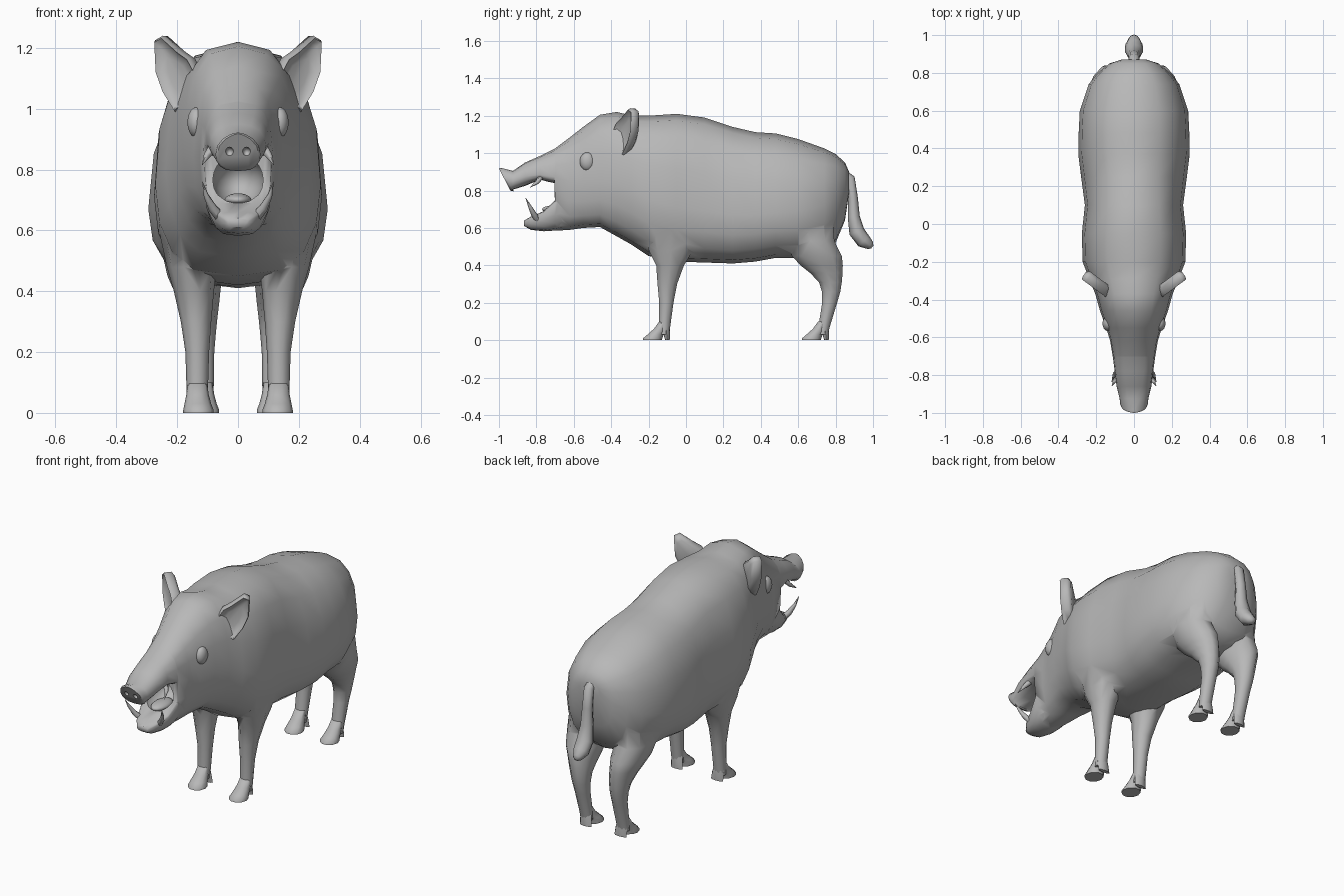
import bpy, bmesh, math
from mathutils import Vector

if "Cube" in bpy.data.objects:
    bpy.data.objects.remove(bpy.data.objects["Cube"])

hide = bpy.data.materials.new("grey_hide")
hide.diffuse_color = (0.48, 0.48, 0.48, 1)
hide.use_nodes = True
hide.node_tree.nodes["Principled BSDF"].inputs["Base Color"].default_value = hide.diffuse_color


def mesh_object(name, bm):
    bmesh.ops.recalc_face_normals(bm, faces=bm.faces[:])
    me = bpy.data.meshes.new(name)
    bm.to_mesh(me)
    bm.free()
    me.materials.append(hide)
    ob = bpy.data.objects.new(name, me)
    bpy.context.collection.objects.link(ob)
    return ob


def loft(name, rings):
    """Skin closed rings of points and cap both ends."""
    bm = bmesh.new()
    rows = [[bm.verts.new(p) for p in r] for r in rings]
    n = len(rows[0])
    for a, b in zip(rows, rows[1:]):
        for i in range(n):
            j = (i + 1) % n
            bm.faces.new((a[i], a[j], b[j], b[i]))
    bm.faces.new(rows[0])
    bm.faces.new(rows[-1])
    return mesh_object(name, bm)


def power(v, p):
    return math.copysign(abs(v) ** p, v)


def section(y, bottom, top, half, widest, peak=0.65, shear=0.0, n=16):
    """Rounded cross-section across the body; a high peak narrows the upper half."""
    pts = []
    for i in range(n):
        a = 2 * math.pi * i / n
        s = power(math.sin(a), 0.92)
        c = power(math.cos(a), peak if s > 0 else 0.65)
        z = widest + s * ((top - widest) if s > 0 else (widest - bottom))
        pts.append((half * c, y - shear * (z - widest), z))
    return pts


def column(side, rows, dx=0.0, dy=0.0, n=10):
    """Horizontal oval rings: z, x, y, x radius, y radius."""
    return [[(side * (x + dx + rx * math.cos(2 * math.pi * i / n)),
              y + dy + ry * math.sin(2 * math.pi * i / n), z) for i in range(n)]
            for z, x, y, rx, ry in rows]


def tube(name, path, radii, n=8, wide=1.0):
    """Round tube with changing radius along a path."""
    pts = [Vector(p) for p in path]
    rings = []
    for k, p in enumerate(pts):
        d = (pts[min(k + 1, len(pts) - 1)] - pts[max(k - 1, 0)]).normalized()
        u = d.cross(Vector((1, 0, 0))).normalized()
        v = d.cross(u) * wide
        rings.append([p + radii[k] * (math.cos(2 * math.pi * i / n) * u +
                                      math.sin(2 * math.pi * i / n) * v) for i in range(n)])
    return loft(name, rings)


def ball(name, centre, radii, seg=14, rows=10):
    bm = bmesh.new()
    bmesh.ops.create_uvsphere(bm, u_segments=seg, v_segments=rows, radius=1)
    for v in bm.verts:
        v.co = Vector([c + r * t for c, r, t in zip(centre, radii, v.co)])
    return mesh_object(name, bm)


def combine(target, tool, op):
    m = target.modifiers.new("cut", 'BOOLEAN')
    m.object, m.operation, m.solver = tool, op, 'EXACT'
    dg = bpy.context.evaluated_depsgraph_get()
    me = bpy.data.meshes.new_from_object(target.evaluated_get(dg))
    target.modifiers.clear()
    target.data = me
    bpy.data.objects.remove(tool)


# Trunk, skull and snout in one skin; the floor steps up at the mouth corners
trunk = [(.872, .79, .90, .06, .86), (.85, .64, .95, .13, .80), (.80, .52, .995, .19, .76),
         (.74, .47, 1.025, .24, .72), (.60, .44, 1.075, .287, .69), (.48, .44, 1.105, .293, .68),
         (.37, .42, 1.112, .295, .67), (.25, .41, 1.14, .28, .67)]
fore = [(.10, .415, 1.19, .26, .69), (-.05, .42, 1.21, .276, .71), (-.20, .45, 1.20, .272, .75),
        (-.29, .51, 1.20, .238, .80), (-.37, .555, 1.22, .205, .84), (-.46, .605, 1.205, .18, .85),
        (-.55, .60, 1.14, .147, .84), (-.62, .59, 1.085, .126, .85), (-.70, .585, 1.025, .113, .87)]
muzzle = [(-.703, .838, 1.023, .112, .873, .7), (-.78, .858, .985, .102, .885, .7),
          (-.86, .825, .95, .092, .875, .8), (-.925, .805, .905, .076, .85, .9),
          (-.952, .795, .922, .074, .85, 1.2, .55), (-.965, .80, .918, .068, .85, 1.4, .52)]
body = loft("body", [section(*s, .8) for s in trunk] + [section(*s, .7) for s in fore] +
            [section(*s) for s in muzzle])

# Legs, merged into the trunk
front_rows = [(.60, .165, -.08, .095, .15), (.48, .152, -.08, .082, .125),
              (.40, .145, -.085, .066, .078), (.30, .138, -.10, .05, .055),
              (.20, .134, -.105, .039, .04), (.07, .134, -.115, .035, .032),
              (.03, .134, -.118, .034, .028)]
hind_rows = [(.66, .15, .65, .09, .14), (.53, .152, .665, .098, .135), (.45, .142, .70, .09, .14),
             (.40, .134, .725, .076, .119), (.36, .128, .75, .066, .092),
             (.31, .123, .772, .055, .064), (.26, .12, .776, .047, .052),
             (.20, .118, .768, .04, .042), (.07, .116, .738, .036, .032),
             (.03, .116, .732, .035, .028)]
for side in (-1, 1):
    for rows in (front_rows, hind_rows):
        combine(body, loft("leg", column(side, rows)), 'UNION')

# Lower jaw merged in, then the mouth and nostrils hollowed out
jaw = loft("jaw", [section(*s) for s in [
    (-.66, .595, .78, .10, .74), (-.70, .586, .755, .108, .73), (-.76, .582, .69, .09, .675),
    (-.83, .59, .66, .062, .645), (-.865, .61, .64, .035, .628)]])
combine(body, jaw, 'UNION')
combine(body, ball("mouth_hollow", (0, -.70, .765), (.085, .14, .085)), 'DIFFERENCE')
for side in (-1, 1):
    combine(body, ball("nostril", (side * .028, -.977, .858), (.014, .025, .016), 10, 6), 'DIFFERENCE')

parts = [body, ball("tongue", (0, -.69, .70), (.045, .08, .022))]

for side, tag in ((-1, "left"), (1, "right")):
    # Hooves: front toe and heel toe
    for dx, dy, pair in ((.008, 0, "front"), (-.01, .85, "hind")):
        parts.append(loft(f"{pair}_toe_{tag}", column(side, [
            (.10, .126, -.117, .032, .027), (.06, .125, -.138, .037, .036),
            (.03, .124, -.163, .044, .045),
            (.01, .122, -.178, .05, .054), (0, .122, -.18, .05, .054)], dx, dy)))
        parts.append(loft(f"{pair}_heel_{tag}", column(side, [
            (.08, .126, -.110, .031, .022), (.04, .122, -.104, .036, .019),
            (0, .12, -.099, .038, .012)], dx, dy, 8)))

    # Eyes
    parts.append(ball(f"eye_{tag}", (side * .137, -.527, .955), (.03, .041, .05)))

    # Ears: slanted shallow dish with a rim
    outline = [(.125, 1.09), (.165, 1.165), (.20, 1.19), (.255, 1.24), (.28, 1.225),
               (.275, 1.12), (.25, 1.05), (.21, .985), (.155, 1.03)]
    mx, mz = .215, 1.12

    def ear_ring(scale, depth):
        pts = []
        for x, z in outline:
            x, z = mx + (x - mx) * scale, mz + (z - mz) * scale
            pts.append((side * (x - .03 * depth), -.405 + (x - .125) * .74 + .045 * depth, z))
        return pts
    parts.append(loft(f"ear_{tag}", [ear_ring(.45, .4), ear_ring(.8, .25), ear_ring(.93, 0),
                                     ear_ring(1, .25), ear_ring(.99, .8), ear_ring(.8, 1.1)]))

    # Tusks
    parts.append(tube(f"lower_tusk_{tag}", [
        (side * .055, -.79, .64), (side * .085, -.815, .675),
        (side * .105, -.835, .715), (side * .117, -.857, .76)], [.018, .015, .009, .001], 6))
    parts.append(tube(f"upper_tusk_{tag}", [
        (side * .08, -.775, .875), (side * .103, -.795, .845),
        (side * .118, -.835, .815)], [.016, .011, .001], 6))

# Tail with a thick tuft
parts.append(tube("tail", [(0, .84, .895), (0, .878, .865), (0, .893, .76), (0, .897, .66),
                           (0, .913, .58), (0, .95, .53), (0, .985, .507), (0, .996, .498)],
                  [.02, .025, .026, .032, .042, .04, .024, .01], 8, 1.15))

# Smooth shading
bpy.ops.object.select_all(action='DESELECT')
for ob in parts:
    ob.select_set(True)
bpy.context.view_layer.objects.active = body
bpy.ops.object.shade_smooth_by_angle(angle=math.radians(60))
